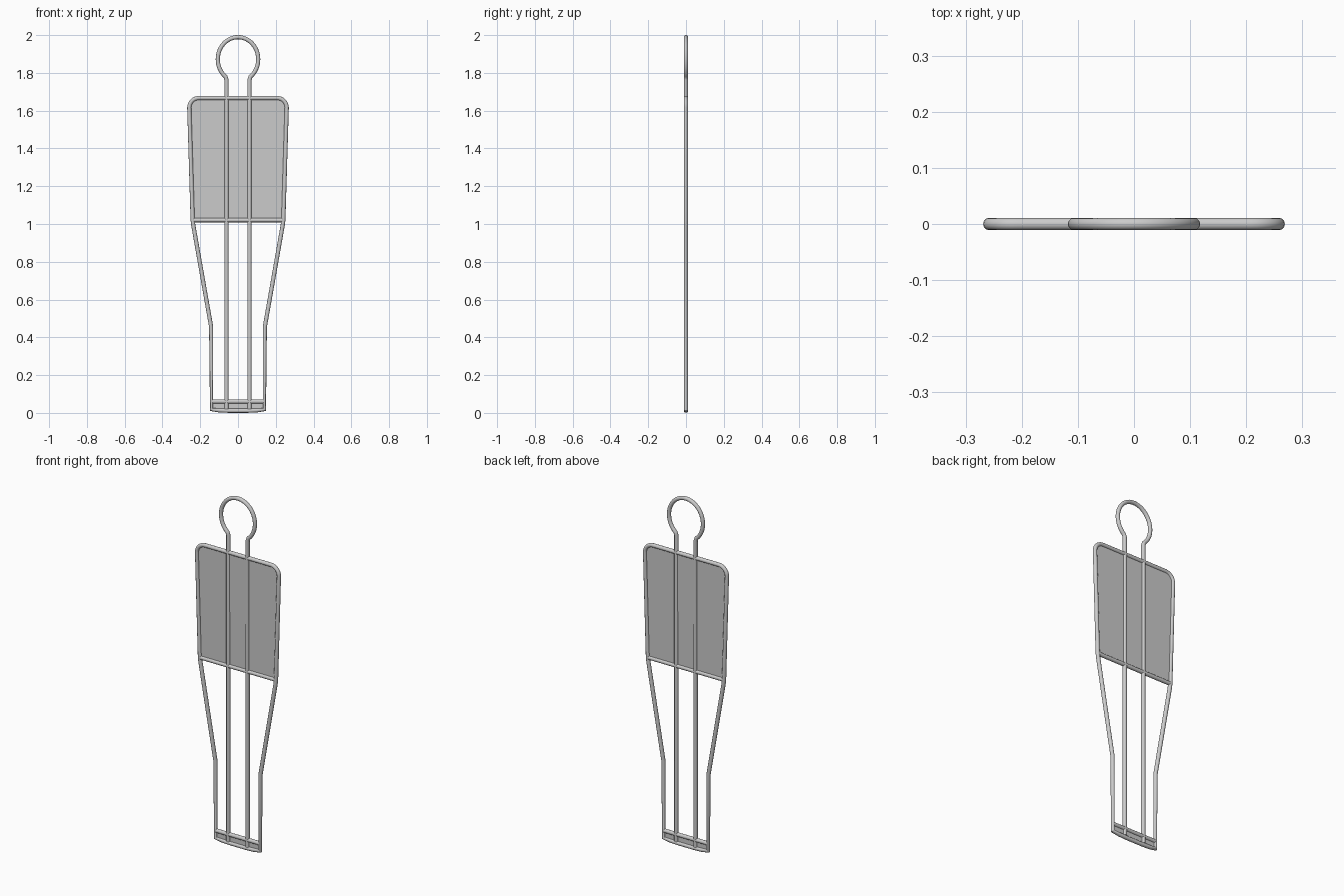
import bpy, bmesh, math

if "Cube" in bpy.data.objects:
    bpy.data.objects.remove(bpy.data.objects["Cube"])

R = 0.011  # tube radius


def tube(name, pts, closed=False):
    """Round smooth tube through (x, z) points in the y = 0 plane."""
    cu = bpy.data.curves.new(name, 'CURVE')
    cu.dimensions = '3D'
    cu.bevel_depth = R
    cu.bevel_resolution = 4
    cu.use_fill_caps = True
    sp = cu.splines.new('POLY')
    sp.points.add(len(pts) - 1)
    for p, (x, z) in zip(sp.points, pts):
        p.co = (x, 0, z, 1)
    sp.use_cyclic_u = closed
    ob = bpy.data.objects.new(name, cu)
    bpy.context.collection.objects.link(ob)
    bpy.ops.object.select_all(action='DESELECT')
    ob.select_set(True)
    bpy.context.view_layer.objects.active = ob
    bpy.ops.object.convert(target='MESH')
    bpy.ops.object.shade_smooth_by_angle(angle=math.radians(50))
    return bpy.context.object


def panel(name, outline, t=0.004):
    """Thin flat sheet from an (x, z) outline."""
    bm = bmesh.new()
    f = bm.faces.new([bm.verts.new((x, -t / 2, z)) for x, z in outline])
    ext = bmesh.ops.extrude_face_region(bm, geom=[f])
    for v in [g for g in ext['geom'] if isinstance(g, bmesh.types.BMVert)]:
        v.co.y += t
    bmesh.ops.recalc_face_normals(bm, faces=bm.faces)
    me = bpy.data.meshes.new(name)
    bm.to_mesh(me)
    bm.free()
    ob = bpy.data.objects.new(name, me)
    bpy.context.collection.objects.link(ob)
    return ob


def arc(cx, cz, rx, rz, a0, a1, n):
    out = []
    for i in range(n + 1):
        a = math.radians(a0 + (a1 - a0) * i / n)
        out.append((cx + rx * math.cos(a), cz + rz * math.sin(a)))
    return out


def mirror(pts):
    return pts + [(-x, z) for x, z in reversed(pts)]


# Body outline: legs, waist, rounded shoulders, slightly bowed bottom
shoulder = arc(0.207, 1.616, 0.051, 0.051, 0, 90, 8)
sole = [(0.05, 0.0115), (0.10, 0.0135), (0.14, 0.018)]
side = [(0.142, 0.455), (0.236, 0.99), (0.24, 1.02)]
tube('body_frame', mirror(sole + side + shoulder), closed=True)

# Head loop running down into the two long inner bars
head = [(0.061, 0.02), (0.061, 1.765)] + arc(0, 1.872, 0.107, 0.117, -52, 90, 24)
tube('head_and_inner_bars', head + [(-x, z) for x, z in reversed(head[:-1])])

# Cross bars at waist and foot
tube('waist_bar', [(-0.24, 1.02), (0.24, 1.02)])
tube('foot_bar', [(-0.14, 0.06), (0.14, 0.06)])

# Filled torso sheet and foot sheet
panel('torso_panel', mirror([(0.24, 1.02)] + shoulder))
panel('foot_panel', mirror(sole + [(0.14, 0.06)]))
